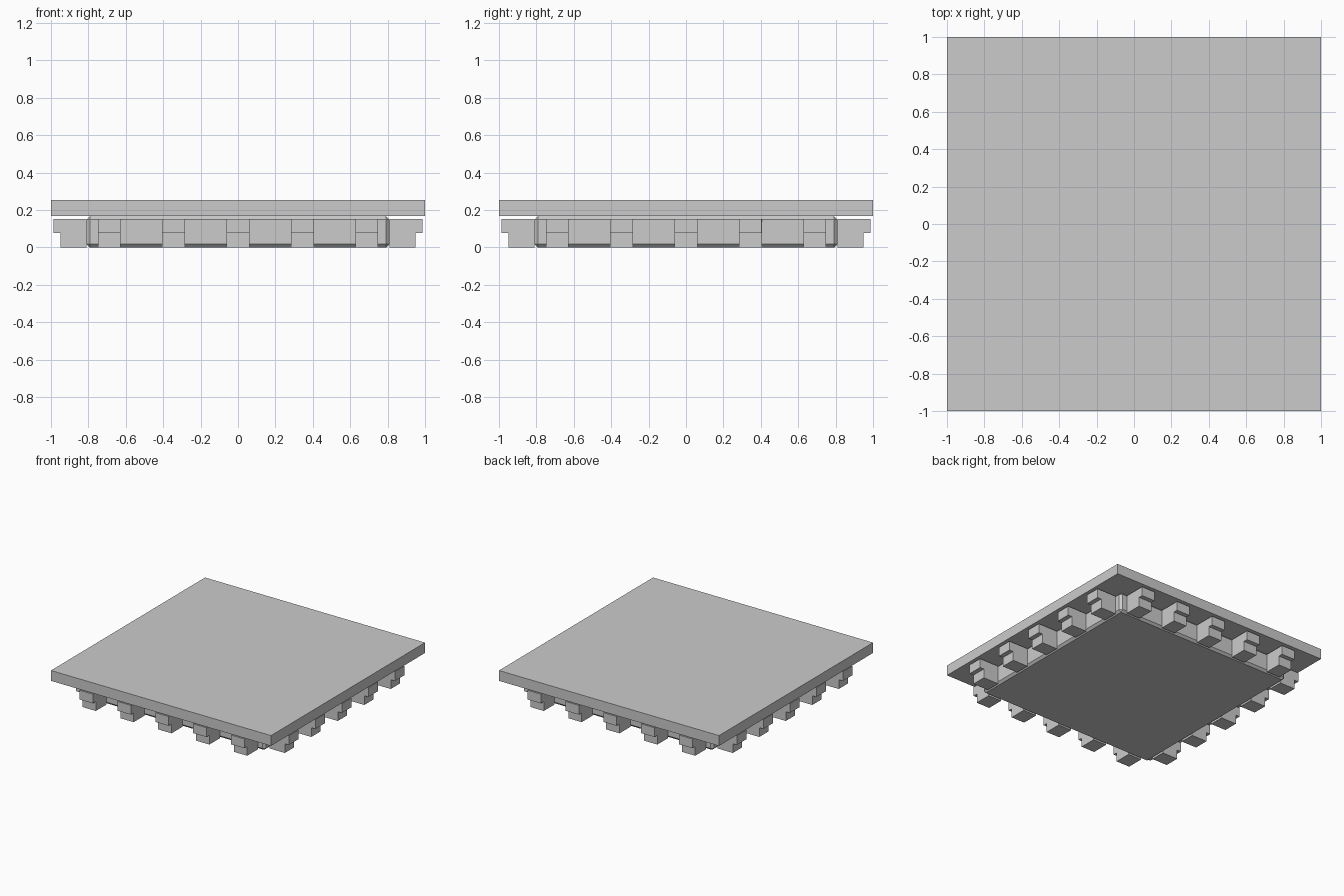
import bpy, bmesh
from math import pi
from mathutils import Matrix

if "Cube" in bpy.data.objects:
    bpy.data.objects.remove(bpy.data.objects["Cube"])


def box(name, lo, hi, bevel=0.0):
    bm = bmesh.new()
    size = [b - a for a, b in zip(lo, hi)]
    mid = [(a + b) / 2 for a, b in zip(lo, hi)]
    bmesh.ops.create_cube(bm, size=1, matrix=Matrix.Translation(mid) @ Matrix.Diagonal((*size, 1)))
    if bevel:
        bmesh.ops.bevel(bm, geom=bm.edges[:], offset=bevel, segments=1, affect='EDGES')
    return finish(name, bm)


def finish(name, bm):
    bmesh.ops.recalc_face_normals(bm, faces=bm.faces)
    me = bpy.data.meshes.new(name)
    bm.to_mesh(me)
    bm.free()
    ob = bpy.data.objects.new(name, me)
    bpy.context.collection.objects.link(ob)
    return ob


# Flat top slab and the chamfered core beneath it
box("top_slab", (-1, -1, 0.167), (1, 1, 0.252))
box("core_block", (-0.81, -0.81, 0), (0.81, 0.81, 0.167), 0.018)

# Stepped bracket profile (outward distance, height), extruded along the wall
PROFILE = [(0.81, 0), (0.95, 0), (0.95, 0.076), (0.987, 0.076), (0.987, 0.152), (0.81, 0.152)]
HALF_WIDTH = 0.061


def bracket(name, along, side):
    bm = bmesh.new()
    face = bm.faces.new([bm.verts.new((along - HALF_WIDTH, -d, z)) for d, z in PROFILE])
    ext = bmesh.ops.extrude_face_region(bm, geom=[face], use_keep_orig=True)
    moved = [v for v in ext["geom"] if isinstance(v, bmesh.types.BMVert)]
    bmesh.ops.translate(bm, verts=moved, vec=(2 * HALF_WIDTH, 0, 0))
    bmesh.ops.rotate(bm, verts=bm.verts, cent=(0, 0, 0), matrix=Matrix.Rotation(side * pi / 2, 3, 'Z'))
    finish(name, bm)


# Five brackets on each of the four sides
for side, label in enumerate(("front", "right", "back", "left")):
    for i in range(5):
        bracket(f"{label}_bracket_{i + 1}", (i - 2) * 0.344, side)
